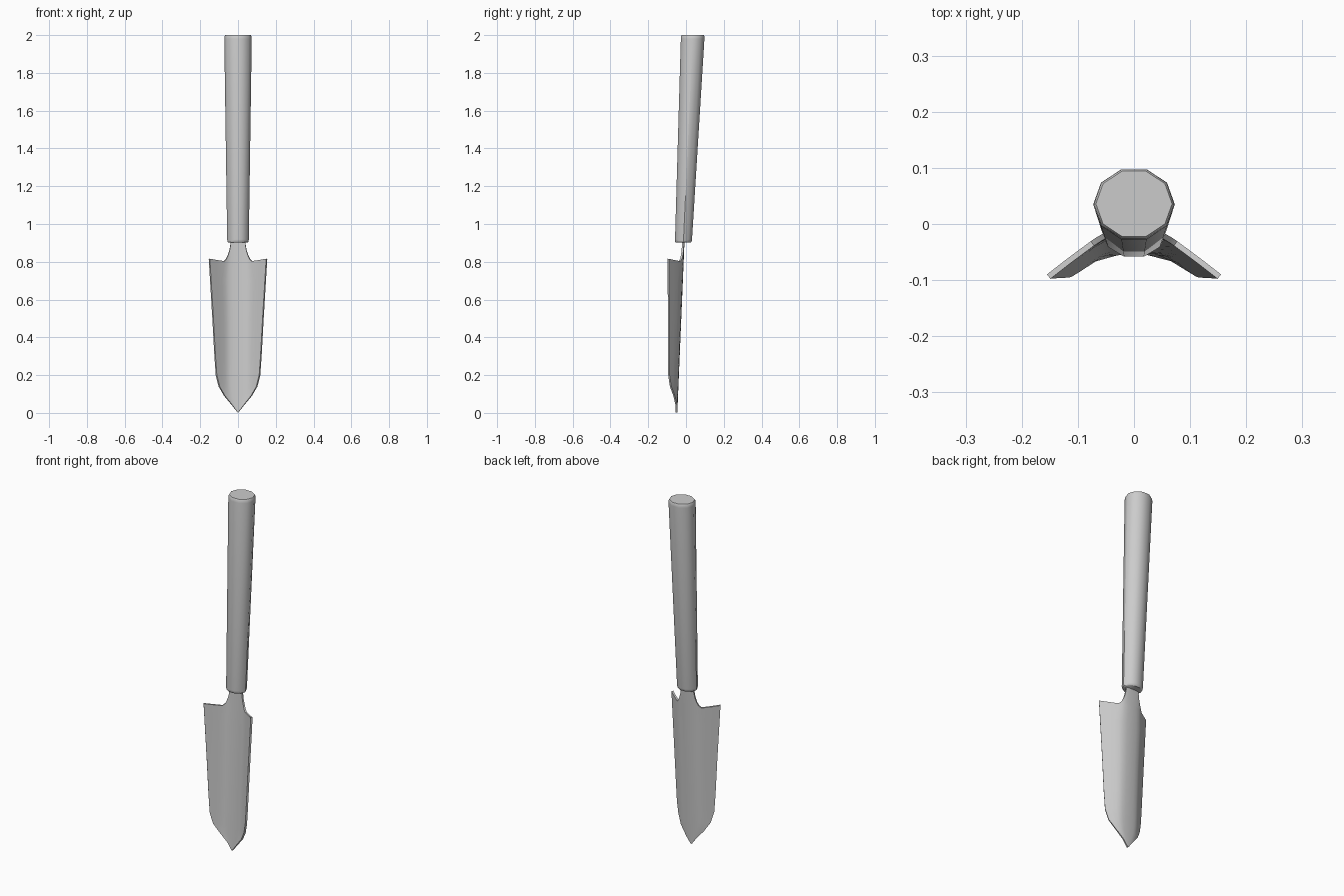
import bpy, bmesh, math

if "Cube" in bpy.data.objects:
    bpy.data.objects.remove(bpy.data.objects["Cube"])


def make_object(name, bm, angle):
    bmesh.ops.recalc_face_normals(bm, faces=bm.faces)
    mesh = bpy.data.meshes.new(name)
    bm.to_mesh(mesh)
    bm.free()
    ob = bpy.data.objects.new(name, mesh)
    bpy.context.collection.objects.link(ob)
    bpy.ops.object.select_all(action='DESELECT')
    ob.select_set(True)
    bpy.context.view_layer.objects.active = ob
    bpy.ops.object.shade_smooth_by_angle(angle=math.radians(angle))
    return ob


# Handle: leaning, tapered ten-sided grip with softened ends
bm = bmesh.new()
rings = []
for z, k in [(0.902, 0.88), (0.906, 0.97), (0.918, 1), (1.98, 1), (1.994, 0.98), (2.0, 0.93)]:
    t = (z - 0.9) / 1.1
    cy = -0.014 + 0.05 * t
    rx, ry = (0.057 + 0.016 * t) * k, (0.047 + 0.019 * t) * k
    rings.append([bm.verts.new((rx * math.cos(i * math.tau / 10),
                                cy + ry * math.sin(i * math.tau / 10), z)) for i in range(10)])
for a, b in zip(rings, rings[1:]):
    for i in range(10):
        j = (i + 1) % 10
        bm.faces.new((a[i], a[j], b[j], b[i]))
bm.faces.new(rings[0])
bm.faces.new(rings[-1])
make_object("handle", bm, 40)


# Blade: bent steel sheet, flat spine with wings sweeping forward, and a narrow neck
def sheet_y(x, z):
    d = abs(x) - 0.055
    return -0.051 + 0.042 * z - 0.4 * (d + math.hypot(d, 0.02)) + 0.0014


def add_vert(x, z):
    return bm.verts.new((x, sheet_y(x, z), z))


bm = bmesh.new()
half = [0.2, 0.36, 0.48, 0.6, 0.78, 1.0]
cols = [-t for t in reversed(half)] + [0] + half
lift = {0.6: 0.001, 0.78: 0.008, 1.0: 0.014}
outline = [(0.002, 0.002), (0.04, 0.03), (0.09, 0.071), (0.14, 0.1), (0.2, 0.115),
           (0.3, 0.122), (0.5, 0.133), (0.7, 0.145), (0.802, 0.152)]
rows = []
for z, w in outline:
    top = z > 0.8
    rows.append([add_vert(t * w, z + (lift.get(abs(t), 0) if top else 0)) for t in cols])

# Neck continues from the middle columns into the handle
middle = slice(2, 11)
neck = [rows[-1][middle]]
neck[0] = rows[-1][2:11]
for z, w in [(0.815, 0.062), (0.835, 0.053), (0.86, 0.045), (0.89, 0.04), (0.93, 0.038)]:
    neck.append([add_vert(t / 0.6 * w, z) for t in cols[2:11]])
# narrow the neck root to its shoulder width
for i, t in enumerate(cols[2:11]):
    x = t / 0.6 * 0.074
    neck[0][i].co.x = x
    neck[0][i].co.y = sheet_y(x, 0.802)
for block in (rows, neck):
    for a, b in zip(block, block[1:]):
        for i in range(len(a) - 1):
            bm.faces.new((a[i], a[i + 1], b[i + 1], b[i]))
blade = make_object("blade", bm, 50)
solid = blade.modifiers.new("thickness", 'SOLIDIFY')
solid.thickness = 0.01
solid.offset = 0
bpy.ops.object.modifier_apply(modifier=solid.name)
bpy.ops.object.shade_smooth_by_angle(angle=math.radians(45))
